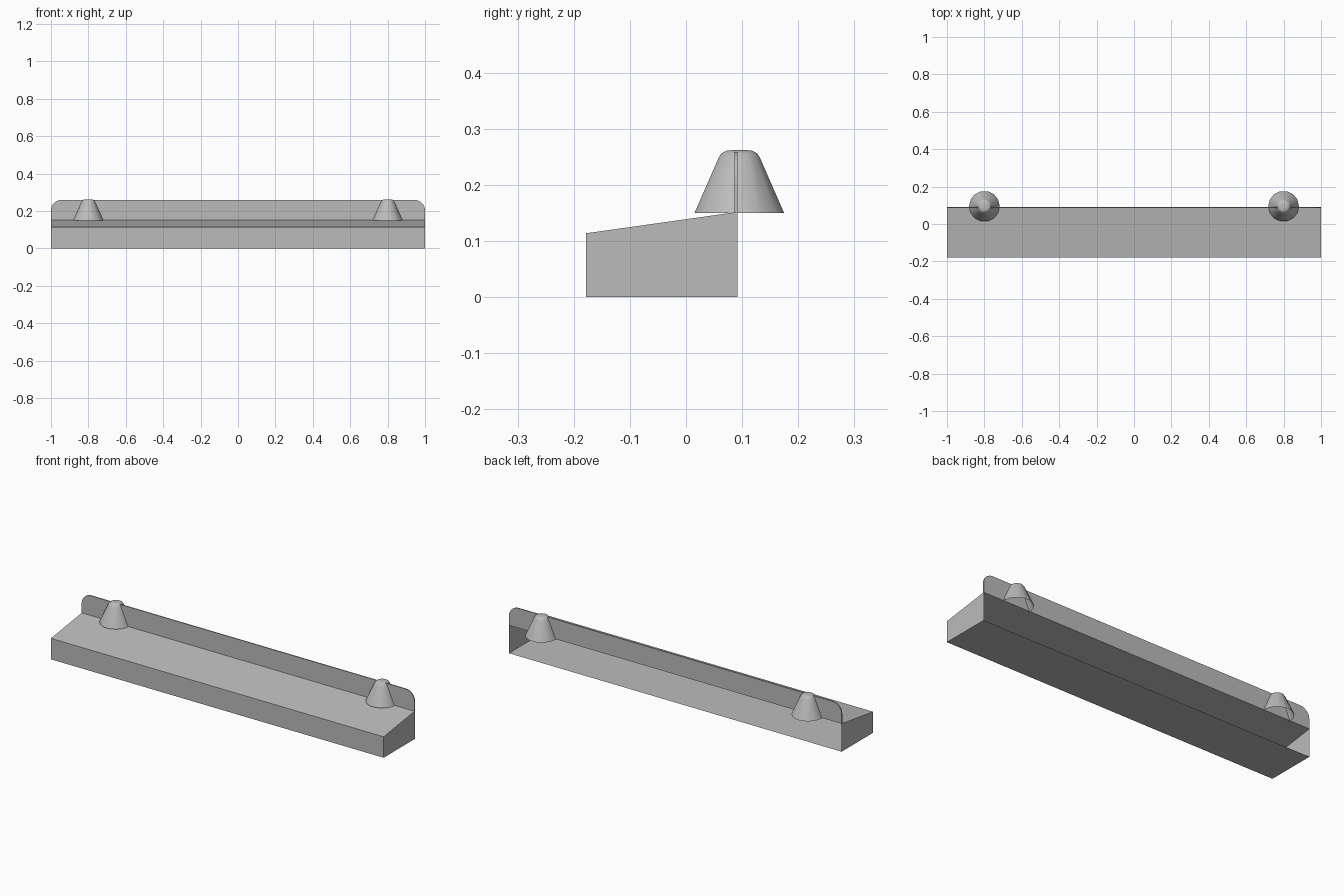
import bpy, bmesh, math

if "Cube" in bpy.data.objects:
    bpy.data.objects.remove(bpy.data.objects["Cube"], do_unlink=True)

grey = bpy.data.materials.new("plain grey")
grey.use_nodes = True
colour = (0.5, 0.5, 0.5, 1)
grey.diffuse_color = colour
grey.node_tree.nodes["Principled BSDF"].inputs["Base Color"].default_value = colour

FRONT, BACK = -0.178, 0.092
LOW, HIGH, TOP = 0.114, 0.152, 0.262


def finish(name, bm):
    mesh = bpy.data.meshes.new(name)
    bm.to_mesh(mesh)
    bm.free()
    obj = bpy.data.objects.new(name, mesh)
    bpy.context.collection.objects.link(obj)
    mesh.materials.append(grey)
    return obj


def prism(name, points, offset, open_edge=None):
    """Extrude a closed outline, optionally leaving one side open."""
    bm = bmesh.new()
    near = [bm.verts.new(p) for p in points]
    far = [bm.verts.new([a + b for a, b in zip(p, offset)]) for p in points]
    bm.faces.new(near)
    bm.faces.new(far[::-1])
    count = len(points)
    for i in range(count):
        if i != open_edge:
            j = (i + 1) % count
            bm.faces.new((near[j], near[i], far[i], far[j]))
    bmesh.ops.recalc_face_normals(bm, faces=bm.faces)
    return finish(name, bm)


# Sloping ledge, a thin shell open at the back
side = [(FRONT, 0), (BACK, 0), (BACK, HIGH), (FRONT, LOW)]
prism("sloped_ledge", [(-1, y, z) for y, z in side], (2, 0, 0), open_edge=1)

# Upright back plate with rounded upper corners
radius, steps = 0.055, 6
plate_top = 0.259
arc = [i * math.pi / 2 / steps for i in range(steps + 1)]
right = [(1 - radius + radius * math.cos(a), plate_top - radius + radius * math.sin(a))
         for a in arc]
outline = [(1, HIGH)] + right + [(-x, z) for x, z in reversed(right)] + [(-1, HIGH)]
prism("back_plate", [(x, BACK - 0.006, z) for x, z in outline], (0, 0.006, 0))

# Two hollow cones with softened tops, open underneath
profile = [(0.082, 0.150), (0.038, 0.248), (0.033, 0.256), (0.024, 0.261), (0.014, TOP)]
SIDES = 14
for label, x in (("left", 0.8), ("right", -0.8)):
    bm = bmesh.new()
    rings = []
    for r, z in profile:
        rings.append([bm.verts.new((x + r * math.cos(t), 0.095 + r * math.sin(t), z))
                      for t in (math.tau * k / SIDES for k in range(SIDES))])
    for lower, upper in zip(rings, rings[1:]):
        for k in range(SIDES):
            n = (k + 1) % SIDES
            bm.faces.new((lower[k], lower[n], upper[n], upper[k]))
    bm.faces.new(rings[-1])
    for face in bm.faces:
        face.smooth = True
    finish(label + "_cone", bm)
